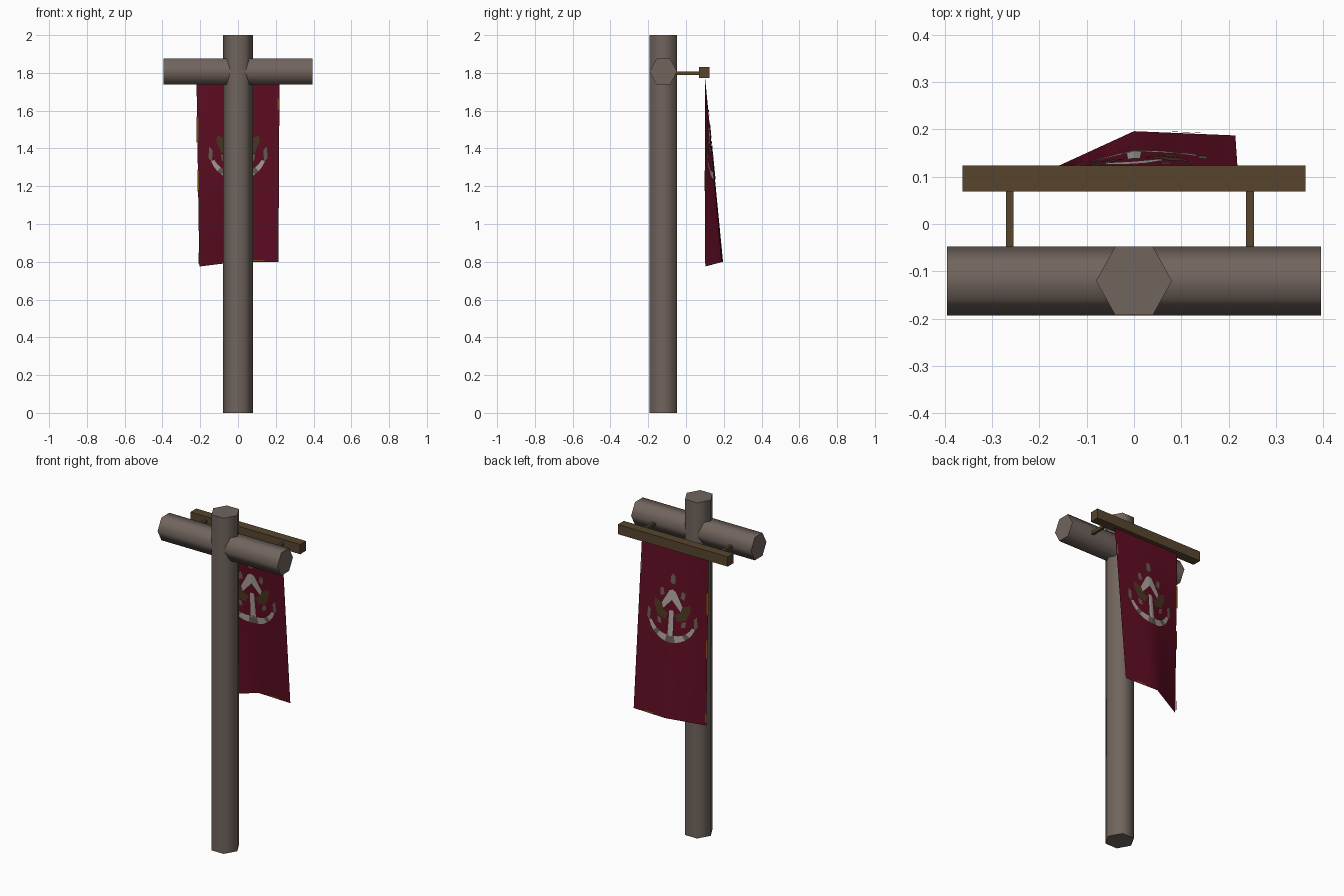
import bpy, bmesh, math
from mathutils import Vector

if "Cube" in bpy.data.objects:
    bpy.data.objects.remove(bpy.data.objects["Cube"])


def mat(name, r, g, b):
    m = bpy.data.materials.new(name)
    m.diffuse_color = (r, g, b, 1)
    m.use_nodes = True
    m.node_tree.nodes["Principled BSDF"].inputs["Base Color"].default_value = m.diffuse_color
    return m


WOOD = mat("weathered wood", 0.165, 0.128, 0.110)
BEAM = mat("dark brown wood", 0.095, 0.060, 0.028)
RED = mat("crimson cloth", 0.115, 0.004, 0.016)
PALE = mat("pale grey", 0.40, 0.37, 0.34)
GREY = mat("warm grey", 0.14, 0.11, 0.085)
OLIVE = mat("dark olive", 0.070, 0.040, 0.016)
GOLD = mat("tarnished gold", 0.22, 0.08, 0.010)


def finish(bm, name, materials, smooth=None):
    me = bpy.data.meshes.new(name)
    bm.to_mesh(me)
    bm.free()
    ob = bpy.data.objects.new(name, me)
    bpy.context.collection.objects.link(ob)
    for m in materials:
        me.materials.append(m)
    if smooth:
        bpy.ops.object.select_all(action='DESELECT')
        ob.select_set(True)
        bpy.context.view_layer.objects.active = ob
        bpy.ops.object.shade_smooth_by_angle(angle=math.radians(smooth))
    return ob


def log(name, start, end, side, up, material):
    """Six-sided log; side and up are the half-extents across it."""
    bm = bmesh.new()
    ring = []
    for k in range(6):
        a = k * math.pi / 3
        ring.append(bm.verts.new(start + side * math.cos(a) + up * (math.sin(a) / math.sin(math.pi / 3))))
    base = bm.faces.new(ring)
    ext = bmesh.ops.extrude_face_region(bm, geom=[base], use_keep_orig=True)
    verts = [g for g in ext['geom'] if isinstance(g, bmesh.types.BMVert)]
    bmesh.ops.translate(bm, verts=verts, vec=end - start)
    bmesh.ops.recalc_face_normals(bm, faces=bm.faces)
    return finish(bm, name, [material], 65)


def box(name, lo, hi, material):
    bm = bmesh.new()
    bmesh.ops.create_cube(bm, size=1)
    for v in bm.verts:
        v.co = Vector([(a + b) / 2 + c * (b - a) for a, b, c in zip(lo, hi, v.co)])
    return finish(bm, name, [material])


# Post and crossbar
log("post", Vector((0, -0.12, 0)), Vector((0, -0.12, 2)),
    Vector((0.08, 0, 0)), Vector((0, 0.072, 0)), WOOD)
log("crossbar", Vector((-0.395, -0.12, 1.807)), Vector((0.395, -0.12, 1.807)),
    Vector((0, 0.073, 0)), Vector((0, 0, 0.068)), WOOD)

# Hanging rail with its two pegs
box("hanging_rail", (-0.362, 0.069, 1.772), (0.362, 0.124, 1.83), BEAM)
for side, x in (("left", -0.262), ("right", 0.245)):
    box(side + "_peg", (x - 0.008, -0.06, 1.79), (x + 0.008, 0.08, 1.808), BEAM)

# Banner: bottom edge folds outward at the middle
TOP = 1.785


def mix(a, b, t):
    return a + (b - a) * t


def along(u, left, mid, right):
    return mix(mid, right, u) if u > 0 else mix(mid, left, -u)


def cloth_y(u, t):
    return mix(0.1, along(u, 0.102, 0.196, 0.187), t)


bm = bmesh.new()
cols, rows = 8, 10
grid = []
for j in range(rows + 1):
    t = j / rows
    line = []
    for i in range(cols + 1):
        u = -1 + 2 * i / cols
        x = mix(0.22 * u, along(u, -0.205, 0, 0.214), t)
        z = mix(TOP, along(u, 0.775, 0.80, 0.80), t)
        line.append(bm.verts.new((x, cloth_y(u, t), z)))
    grid.append(line)
for j in range(rows):
    for i in range(cols):
        bm.faces.new((grid[j][i], grid[j][i + 1], grid[j + 1][i + 1], grid[j + 1][i]))
finish(bm, "banner", [RED], 30)


def patch(bm, pts, index, mirror=True):
    """Thin painted patch on both faces of the cloth."""
    for s in ((1, -1) if mirror else (1,)):
        for off in (-0.003, 0.003):
            vs = []
            for x, z in pts:
                y = cloth_y(s * x / 0.215, (TOP - z) / 0.985)
                vs.append(bm.verts.new((s * x, y + off, z)))
            f = bm.faces.new(vs)
            f.material_index = index
            f.normal_update()
            if f.normal.y * off < 0:
                f.normal_flip()


# Painted ornament: crescent, stem, chevron and leaves, mirrored about x = 0
bm = bmesh.new()
steps = 6
for k in range(steps):
    quad = []
    for n, inner in ((k, 0), (k + 1, 0), (k + 1, 1), (k, 1)):
        a = math.radians(mix(-90, -18, n / steps))
        r = mix(0.145, 0.150, n / steps) - inner * mix(0.045, 0.018, n / steps)
        quad.append((r * math.cos(a) if n else 0, 1.38 + r * math.sin(a)))
    patch(bm, quad, 1 if k in (0, 3) else 0)
patch(bm, [(0.138, 1.33), (0.157, 1.35), (0.152, 1.41), (0.134, 1.39)], 1)
patch(bm, [(0, 1.27), (0.016, 1.27), (0.013, 1.42), (0, 1.42)], 0)
patch(bm, [(0, 1.48), (0.055, 1.42), (0.065, 1.45), (0.02, 1.53), (0, 1.54)], 0)
patch(bm, [(0, 1.57), (0.016, 1.58), (0.013, 1.62), (0, 1.63)], 1)
patch(bm, [(0.02, 1.40), (0.055, 1.415), (0.07, 1.45), (0.11, 1.47), (0.115, 1.44), (0.09, 1.38), (0.04, 1.36)], 2)
patch(bm, [(0.05, 1.50), (0.075, 1.49), (0.08, 1.53), (0.06, 1.54)], 1)
patch(bm, [(0.06, 1.33), (0.085, 1.335), (0.09, 1.37), (0.065, 1.36)], 1)
finish(bm, "banner_ornament", [PALE, GREY, OLIVE])

# Worn gold trim left along the edges
bm = bmesh.new()
for x, z0, z1, w in ((-0.214, 1.43, 1.57, 0.010), (-0.211, 1.17, 1.29, 0.007),
                     (-0.205, 0.79, 0.85, 0.007), (0.213, 1.60, 1.67, 0.009)):
    patch(bm, [(x - w / 2, z0), (x + w / 2, z0 + 0.01), (x + w / 2, z1 - 0.01), (x - w / 2, z1)], 0, False)
patch(bm, [(0.08, 0.803), (0.14, 0.803), (0.14, 0.81), (0.08, 0.81)], 0, False)
finish(bm, "gold_trim", [GOLD])
